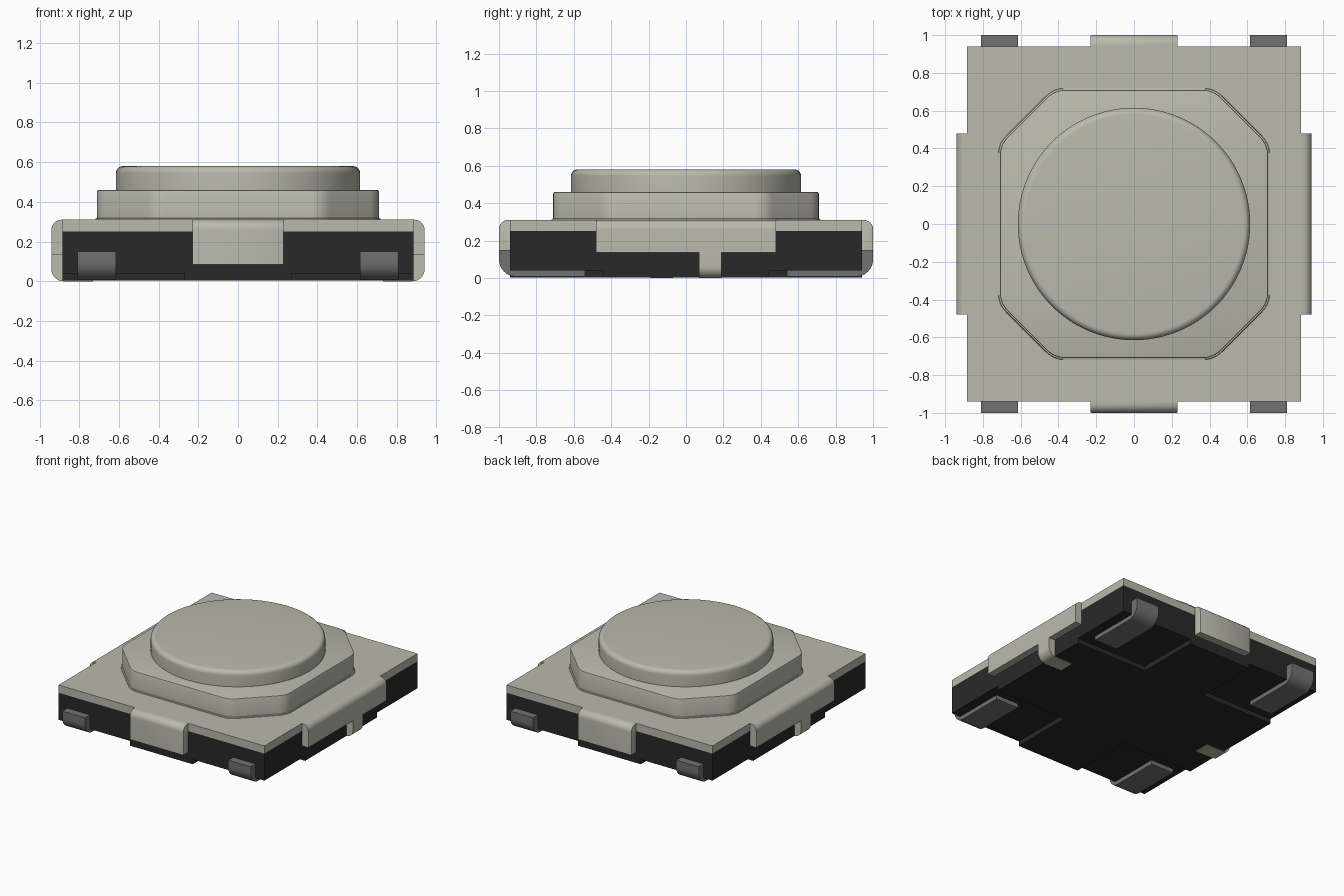
import bpy, bmesh, math
from mathutils import Matrix, Vector

if "Cube" in bpy.data.objects:
    bpy.data.objects.remove(bpy.data.objects["Cube"])


def material(name, rgb):
    m = bpy.data.materials.new(name)
    m.use_nodes = True
    m.diffuse_color = (*rgb, 1)
    bsdf = next(n for n in m.node_tree.nodes if n.type == 'BSDF_PRINCIPLED')
    bsdf.inputs["Base Color"].default_value = (*rgb, 1)
    return m


METAL = material("pale warm metal", (0.49, 0.49, 0.42))
PLASTIC = material("black plastic", (0.022, 0.022, 0.022))
TERMINAL = material("dark grey metal", (0.17, 0.17, 0.17))


def prism(name, outline, lo, hi, mat, matrix=Matrix(), bevel=None, width=0.0, segs=4):
    """Extrude a 2D outline from lo to hi, bevel chosen edges, then place it."""
    bm = bmesh.new()
    face = bm.faces.new([bm.verts.new((x, y, lo)) for x, y in outline])
    ext = bmesh.ops.extrude_face_region(bm, geom=[face])["geom"]
    top = [v for v in ext if isinstance(v, bmesh.types.BMVert)]
    bmesh.ops.translate(bm, verts=top, vec=(0, 0, hi - lo))
    bmesh.ops.recalc_face_normals(bm, faces=bm.faces)
    if bevel:
        edges = [e for e in bm.edges if bevel(e)]
        bmesh.ops.bevel(bm, geom=edges, offset=width, segments=segs,
                        profile=0.5, affect='EDGES', clamp_overlap=True)
    bm.transform(matrix)
    bmesh.ops.recalc_face_normals(bm, faces=bm.faces)
    mesh = bpy.data.meshes.new(name)
    bm.to_mesh(mesh)
    bm.free()
    mesh.materials.append(mat)
    ob = bpy.data.objects.new(name, mesh)
    bpy.context.collection.objects.link(ob)
    bpy.ops.object.select_all(action='DESELECT')
    ob.select_set(True)
    bpy.context.view_layer.objects.active = ob
    bpy.ops.object.shade_smooth_by_angle(angle=math.radians(35))
    return ob


def side_frame(angle):
    """Section (outward, up) extruded along the side that faces this angle."""
    c, s = math.cos(angle), math.sin(angle)
    return Matrix(((c, 0, -s, 0), (s, 0, c, 0), (0, 1, 0, 0), (0, 0, 0, 1)))


def arc(cx, cy, r, start, end, n=8):
    return [(cx + r * math.cos(math.radians(start + (end - start) * i / n)),
             cy + r * math.sin(math.radians(start + (end - start) * i / n)))
            for i in range(n + 1)]


def rounded(points, radius, n=8):
    """Round every corner of a convex outline."""
    out = []
    for i, p in enumerate(points):
        p = Vector(p)
        a = (Vector(points[i - 1]) - p).normalized()
        b = (Vector(points[(i + 1) % len(points)]) - p).normalized()
        half = a.angle(b) / 2
        centre = p + (a + b).normalized() * radius / math.sin(half)
        t0 = p + a * radius / math.tan(half) - centre
        t1 = p + b * radius / math.tan(half) - centre
        for k in range(n + 1):
            d = t0.lerp(t1, k / n).normalized() * radius
            out.append(tuple(centre + d))
    return out


def rectangle(x, y):
    return [(-x, -y), (x, -y), (x, y), (-x, y)]


def upper_rim(z):
    return lambda e: all(abs(v.co.z - z) < 1e-5 for v in e.verts)


BX, BY = 0.885, 0.94

# Plastic body, with a cross-shaped underside that leaves the corners recessed
prism("body", rectangle(BX, BY), 0.04, 0.25, PLASTIC)
cx, cy = 0.27, 0.44
cross = [(cx, -BY), (cx, -cy), (BX, -cy), (BX, cy), (cx, cy), (cx, BY),
         (-cx, BY), (-cx, cy), (-BX, cy), (-BX, -cy), (-cx, -cy), (-cx, -BY)]
prism("body_underside", cross, 0.003, 0.04, PLASTIC)

# Metal cover, eight-sided raised collar and round button
prism("cover_plate", rectangle(BX, BY), 0.25, 0.31, METAL)
w, c = 0.71, 0.42
octagon = [(w, -c), (w, c), (c, w), (-c, w), (-w, c), (-w, -c), (-c, -w), (c, -w)]
prism("collar", rounded(octagon, 0.14), 0.31, 0.46, METAL,
      bevel=upper_rim(0.46), width=0.008, segs=2)
prism("collar_foot", rounded([(x * 1.012, y * 1.012) for x, y in octagon], 0.14),
      0.305, 0.318, METAL, bevel=upper_rim(0.318), width=0.007, segs=2)
prism("button", arc(0, 0, 0.615, 0, 360, 96)[:-1], 0.455, 0.58, METAL,
      bevel=upper_rim(0.58), width=0.035, segs=6)

# Wide side tabs, each with a narrow leg folded under the body
for side, angle in (("left", 0), ("right", math.pi)):
    frame = side_frame(angle)
    tab = [(BX, 0.135), (0.94, 0.135)] + arc(0.89, 0.26, 0.05, 0, 90) + [(BX, 0.31)]
    prism(side + "_tab", tab, -0.48, 0.48, METAL, frame)
    leg = ([(0.73, 0.012), (0.73, 0.0)] + arc(0.88, 0.06, 0.06, -90, 0)
           + [(0.94, 0.14), (BX, 0.14), (BX, 0.012)])
    prism(side + "_leg", leg, 0.07, 0.19, METAL, frame)

# Narrow front and back tabs with softened ends, and the four bent terminals
for side, angle in (("front", -math.pi / 2), ("back", math.pi / 2)):
    frame = side_frame(angle)
    tab = [(0.92, 0.085), (1.0, 0.085)] + arc(0.95, 0.26, 0.05, 0, 90) + [(0.92, 0.31)]
    prism(side + "_tab", tab, -0.23, 0.23, METAL, frame,
          bevel=lambda e: (abs(e.verts[0].co.z - e.verts[1].co.z) < 1e-5
                           and all(v.co.x > 0.94 for v in e.verts)
                           and abs(e.verts[0].co.y - e.verts[1].co.y) > 1e-5),
          width=0.01, segs=2)
    terminal = ([(0.54, 0.045), (0.54, 0.008)] + arc(0.91, 0.098, 0.09, -90, 0)
                + [(1.0, 0.15), (BY, 0.15), (BY, 0.045)])
    for end, lo in (("a", -0.81), ("b", 0.615)):
        prism(f"{side}_terminal_{end}", terminal, lo, lo + 0.195, TERMINAL, frame)
